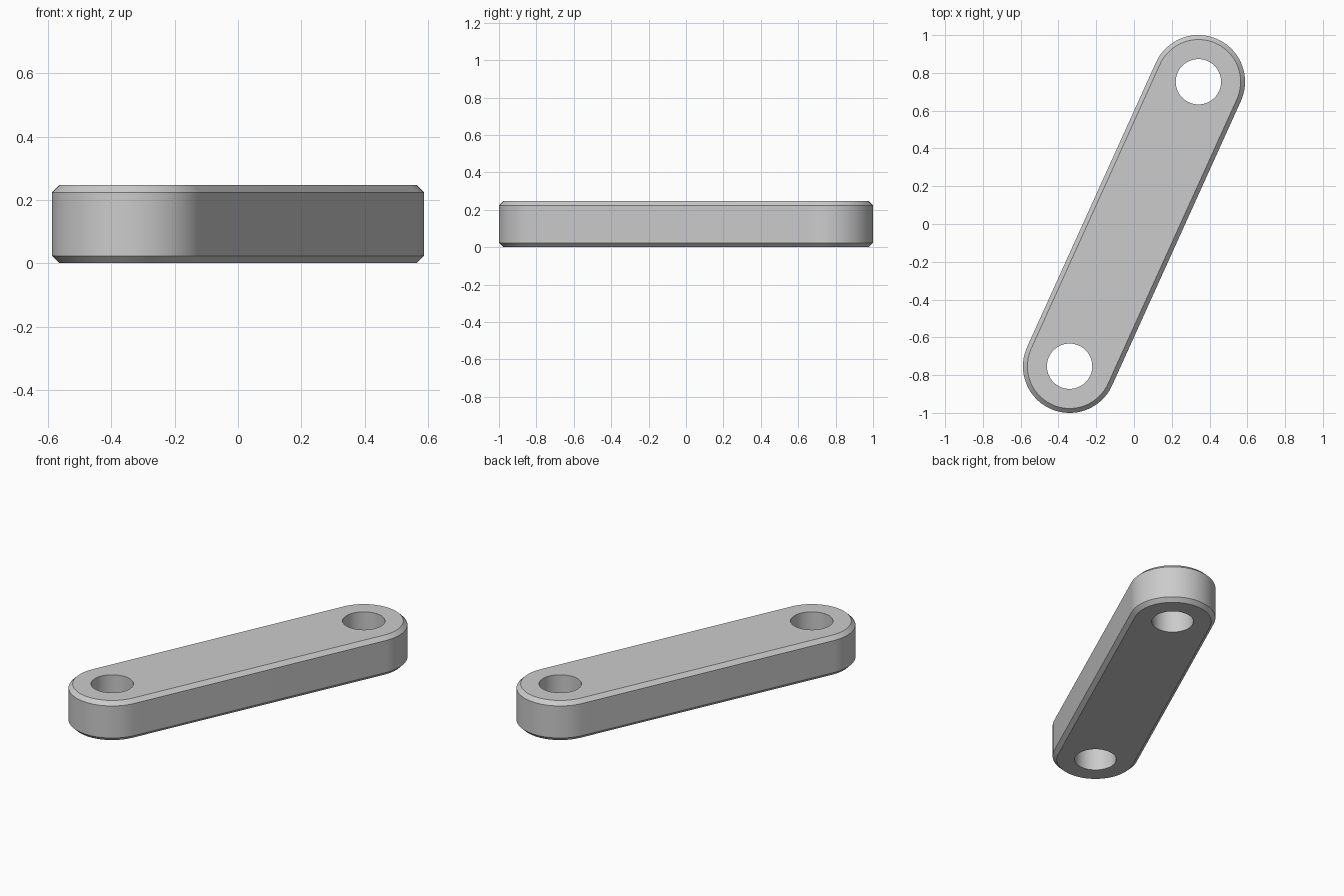
import bpy, bmesh, math
from mathutils import Vector

if "Cube" in bpy.data.objects:
    bpy.data.objects.remove(bpy.data.objects["Cube"])

PIVOT = Vector((0.341, 0.753))   # centre of one rounded end, the other is opposite
RADIUS, HOLE, HEIGHT, CHAMFER = 0.247, 0.12, 0.247, 0.0235
STEPS = 48

grey = bpy.data.materials.new("light_grey")
grey.use_nodes = True
colour = (0.6, 0.6, 0.6, 1)
grey.diffuse_color = colour
grey.node_tree.nodes["Principled BSDF"].inputs["Base Color"].default_value = colour


def outline(radius):
    """Slot outline: two half circles joined by straight sides."""
    start = math.atan2(PIVOT.y, PIVOT.x) - math.pi / 2
    points = []
    for end in (0, 1):
        centre = PIVOT if end == 0 else -PIVOT
        for i in range(STEPS + 1):
            a = start + math.pi * (end + i / STEPS)
            points.append(centre + radius * Vector((math.cos(a), math.sin(a))))
    return points


# Link bar: stacked slot outlines with chamfered rims
bm = bmesh.new()
levels = [(0, RADIUS - CHAMFER), (CHAMFER, RADIUS),
          (HEIGHT - CHAMFER, RADIUS), (HEIGHT, RADIUS - CHAMFER)]
rings = [[bm.verts.new((p.x, p.y, z)) for p in outline(r)] for z, r in levels]
for low, high in zip(rings, rings[1:]):
    for i in range(len(low)):
        j = (i + 1) % len(low)
        bm.faces.new((low[i], low[j], high[j], high[i]))
bm.faces.new(rings[0][::-1])
bm.faces.new(rings[-1])
mesh = bpy.data.meshes.new("link_bar")
bm.to_mesh(mesh)
bm.free()
bar = bpy.data.objects.new("link_bar", mesh)
bpy.context.collection.objects.link(bar)
mesh.materials.append(grey)

# Pin holes through both ends
for name, side in (("back_hole_cutter", 1), ("front_hole_cutter", -1)):
    bpy.ops.mesh.primitive_cylinder_add(
        vertices=64, radius=HOLE, depth=HEIGHT * 2,
        location=(side * PIVOT.x, side * PIVOT.y, HEIGHT / 2))
    cutter = bpy.context.object
    cutter.name = name
    cutter.data.materials.append(grey)
    cut = bar.modifiers.new(name, "BOOLEAN")
    cut.operation, cut.solver, cut.object = "DIFFERENCE", "EXACT", cutter
    bpy.ops.object.select_all(action="DESELECT")
    bar.select_set(True)
    bpy.context.view_layer.objects.active = bar
    bpy.ops.object.modifier_apply(modifier=cut.name)
    bpy.data.objects.remove(cutter)

bpy.ops.object.shade_smooth_by_angle(angle=math.radians(30))
